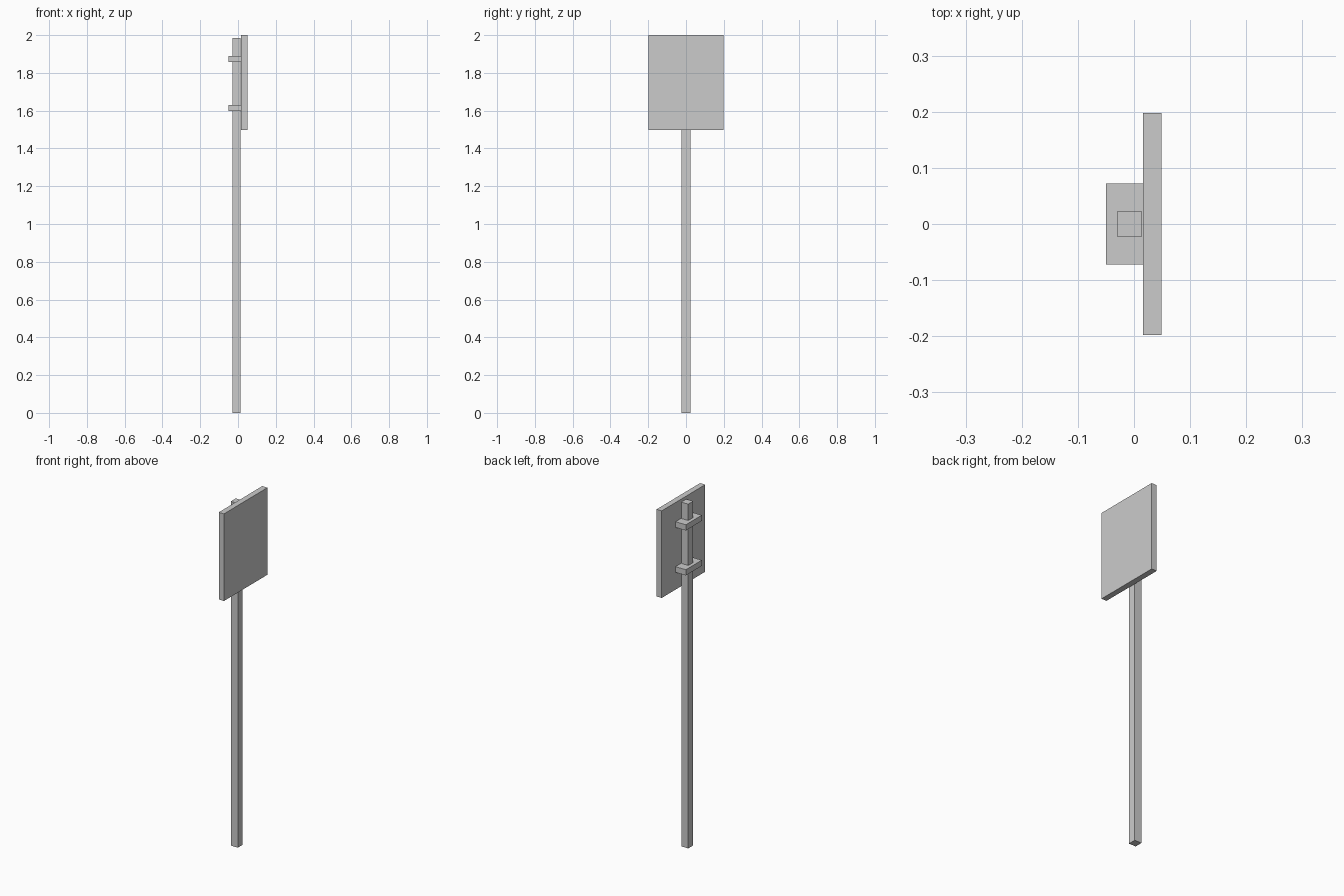
import bpy

if "Cube" in bpy.data.objects:
    bpy.data.objects.remove(bpy.data.objects["Cube"])


def box(name, x, y, z):
    """Axis-aligned box from (min, max) ranges."""
    bpy.ops.mesh.primitive_cube_add(
        size=1, location=[(a + b) / 2 for a, b in (x, y, z)])
    ob = bpy.context.object
    ob.name = name
    ob.scale = [b - a for a, b in (x, y, z)]
    bpy.ops.object.transform_apply(location=False, rotation=False, scale=True)
    return ob


# Square upright post
box("post", (-0.03, 0.0145), (-0.0225, 0.0225), (0, 1.984))

# Flat sign board on the +x side
box("sign_board", (0.016, 0.049), (-0.198, 0.198), (1.498, 2.0))

# Two clamps holding the board to the post
for label, z in (("lower", 1.614), ("upper", 1.873)):
    box(label + "_clamp", (-0.05, 0.016), (-0.0725, 0.0725),
        (z - 0.0165, z + 0.0165))
